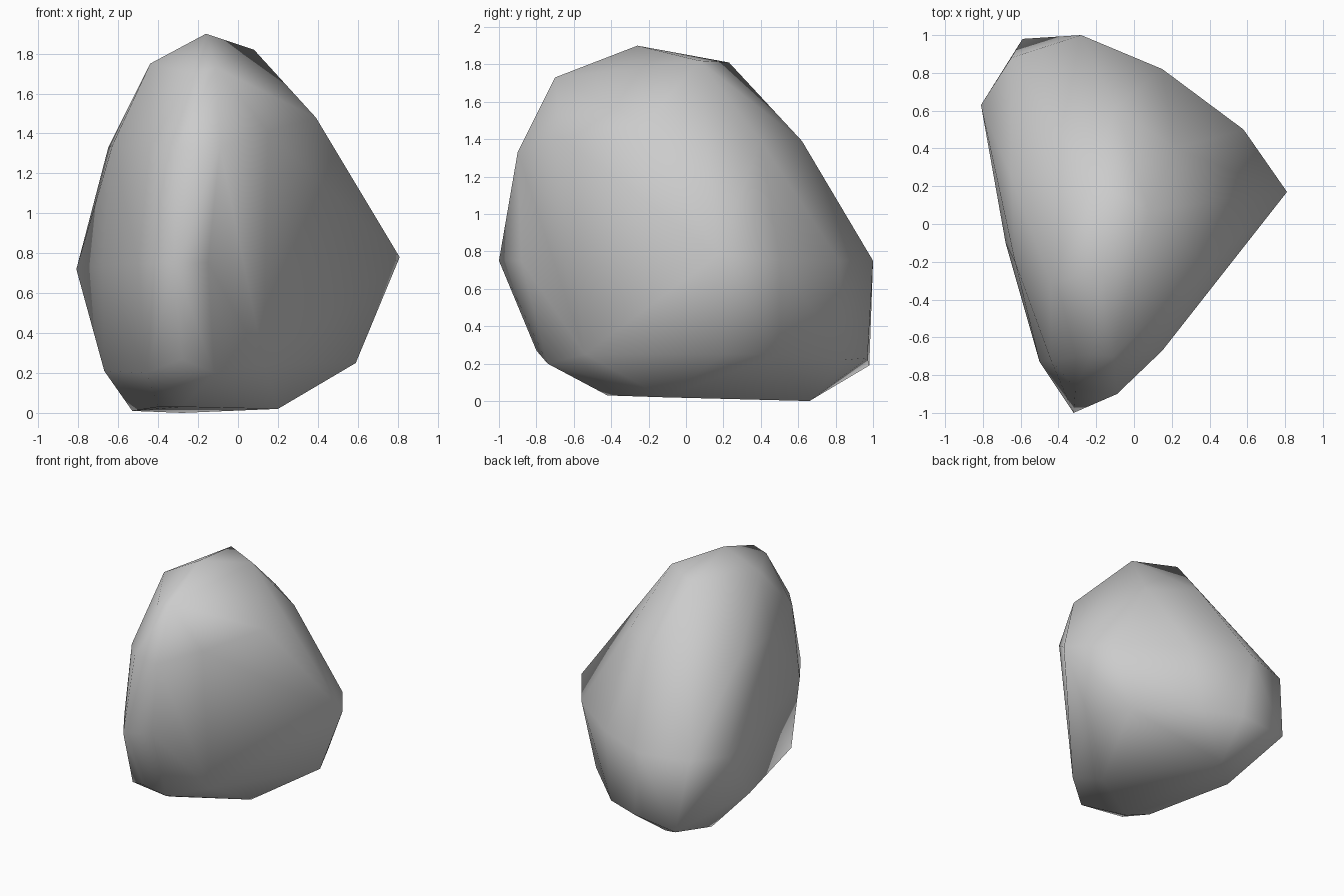
import bpy
import bmesh

# Remove the default cube
default_cube = bpy.data.objects.get("Cube")
if default_cube:
    bpy.data.objects.remove(default_cube, do_unlink=True)


def make_material(name, colour):
    material = bpy.data.materials.new(name)
    material.use_nodes = True
    material.diffuse_color = colour
    shader = material.node_tree.nodes["Principled BSDF"]
    shader.inputs["Base Color"].default_value = colour
    shader.inputs["Roughness"].default_value = 0.9
    return material


def make_hull(name, corners, material):
    """Wrap a tight faceted skin around the corner points."""
    bm = bmesh.new()
    for corner in corners:
        bm.verts.new(corner)
    result = bmesh.ops.convex_hull(bm, input=bm.verts)
    leftover = {item for key in ("geom_interior", "geom_unused")
                for item in result[key] if isinstance(item, bmesh.types.BMVert)}
    bmesh.ops.delete(bm, geom=list(leftover), context="VERTS")
    bmesh.ops.recalc_face_normals(bm, faces=bm.faces)
    for face in bm.faces:
        face.smooth = True
    mesh = bpy.data.meshes.new(name)
    bm.to_mesh(mesh)
    bm.free()
    mesh.materials.append(material)
    boulder = bpy.data.objects.new(name, mesh)
    bpy.context.collection.objects.link(boulder)
    return boulder


# Corners of the boulder, level by level
underside = [(.2, -.12, .02), (-.28, .66, 0), (-.53, .43, .01),
             (-.4, -.3, .03), (-.28, -.42, .03)]
foot = [(.59, .2, .25), (.45, .5, .25), (.07, .85, .22), (-.22, .97, .23),
        (-.59, .98, .19), (-.67, .15, .21), (-.46, -.68, .2),
        (-.28, -.8, .27), (-.12, -.74, .2), (.13, -.54, .25)]
waist = [(.81, .17, .78), (.58, .5, .75), (.15, .82, .75), (-.28, 1, .75),
         (-.65, .88, .74), (-.81, .63, .72), (-.68, -.1, .74),
         (-.5, -.73, .75), (-.32, -1, .75), (-.15, -.88, .75),
         (.1, -.58, .75)]
shoulder = [(.39, -.22, 1.48), (.22, .4, 1.39), (-.1, .62, 1.39),
            (-.4, .48, 1.35), (-.65, .25, 1.33), (-.63, -.2, 1.34),
            (-.44, -.72, 1.33), (-.31, -.87, 1.33), (-.09, -.9, 1.33),
            (.15, -.67, 1.41)]
crown = [(-.11, -.7, 1.73), (-.23, -.69, 1.7), (-.44, -.31, 1.75),
         (-.16, -.26, 1.9), (.08, .07, 1.82), (-.22, .23, 1.81)]

stone = make_material("stone grey", (.6, .6, .6, 1))
make_hull("boulder", underside + foot + waist + shoulder + crown, stone)
